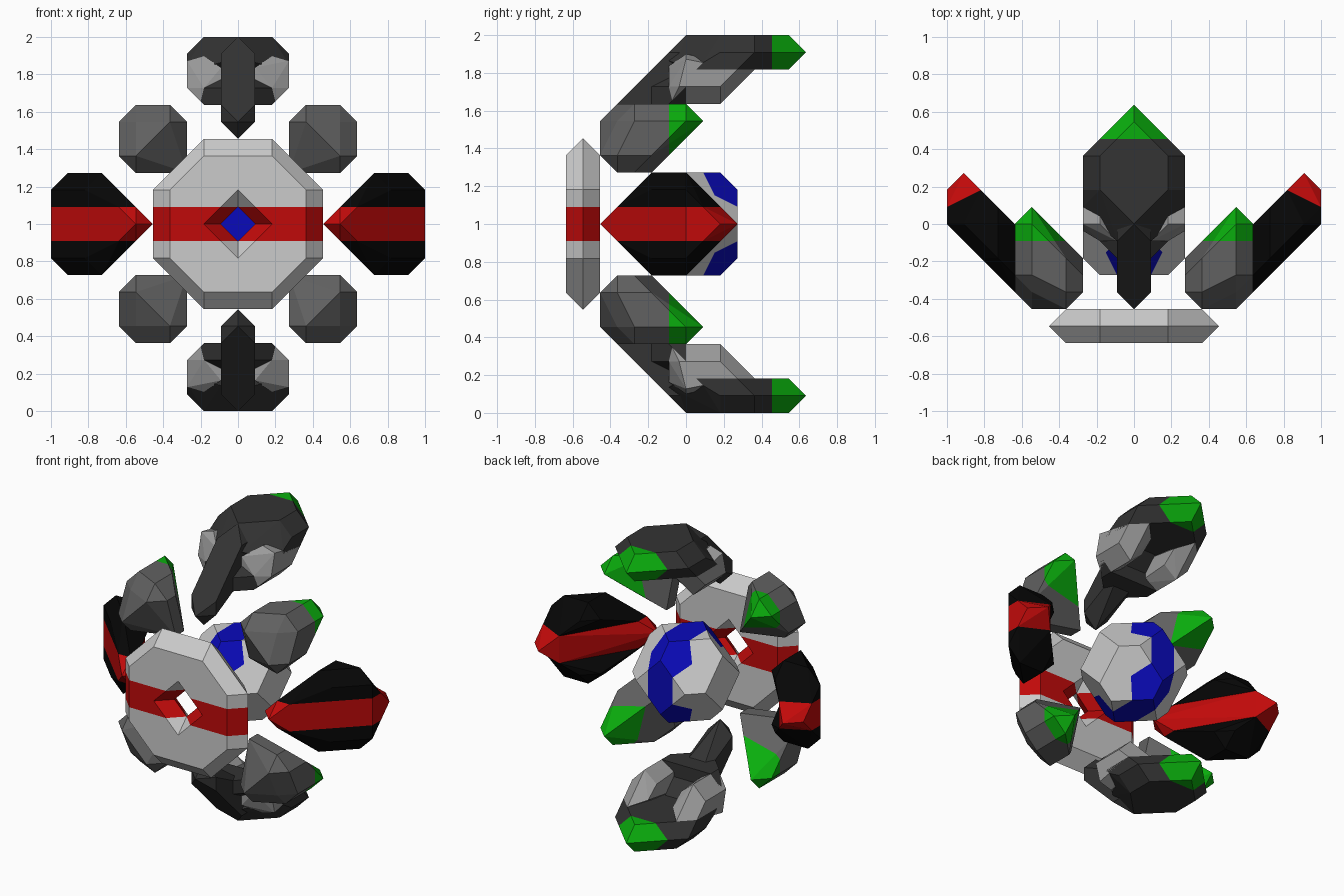
import bpy, bmesh
from mathutils import Vector

if "Cube" in bpy.data.objects:
    bpy.data.objects.remove(bpy.data.objects["Cube"])

U = 1 / 11            # modelling unit: the design sits on a 22-step grid
LIFT = Vector((0, 0, 1))


def colour(name, r, g, b):
    m = bpy.data.materials.new(name)
    m.diffuse_color = (r, g, b, 1)
    m.use_nodes = True
    m.node_tree.nodes["Principled BSDF"].inputs["Base Color"].default_value = m.diffuse_color
    return m


RED = colour("red", 0.53, 0.003, 0.003)
BLUE = colour("blue", 0.003, 0.003, 0.5)
GREEN = colour("green", 0.003, 0.42, 0.004)
BLACK = colour("black", 0.002, 0.002, 0.002)
CHARCOAL = colour("charcoal", 0.033, 0.033, 0.033)
SLATE = colour("slate", 0.12, 0.12, 0.12)
GREY = colour("grey", 0.33, 0.33, 0.33)
LIGHT = colour("light grey", 0.6, 0.6, 0.6)


def finish(bm, name, mats, cuts=(), accent=None):
    """Split faces along the colour borders, paint, scale and place."""
    for co, no in cuts:
        bmesh.ops.bisect_plane(bm, geom=bm.verts[:] + bm.edges[:] + bm.faces[:],
                               dist=1e-5, plane_co=co, plane_no=no)
    for f in bm.faces:
        if accent and accent(f.calc_center_median()):
            f.material_index = 1
    for v in bm.verts:
        v.co = v.co * U + LIFT
    me = bpy.data.meshes.new(name)
    bm.to_mesh(me)
    bm.free()
    for m in mats:
        me.materials.append(m)
    bpy.context.collection.objects.link(bpy.data.objects.new(name, me))


def hull(name, pts, mats, cuts=(), accent=None, flip=(1, 1, 1), seam=None):
    """Faceted convex part; faces lying on |z| = seam are left open."""
    bm = bmesh.new()
    for p in {tuple(a * s for a, s in zip(p, flip)) for p in pts}:
        bm.verts.new(p)
    bmesh.ops.convex_hull(bm, input=bm.verts[:])
    loose = [v for v in bm.verts if not v.link_faces]
    bmesh.ops.delete(bm, geom=loose, context='VERTS')
    bmesh.ops.dissolve_limit(bm, angle_limit=0.01, verts=bm.verts[:], edges=bm.edges[:])
    bmesh.ops.recalc_face_normals(bm, faces=bm.faces[:])
    if seam:
        inner = [f for f in bm.faces if all(abs(abs(v.co.z) - seam) < 1e-4 for v in f.verts)
                 and abs(f.normal.z) > 0.99]
        bmesh.ops.delete(bm, geom=inner, context='FACES')
    finish(bm, name, mats, cuts, accent)


def both(pts, axis):
    """Points plus their reflection along one axis."""
    out = list(pts)
    for p in pts:
        q = list(p)
        q[axis] = -q[axis]
        out.append(tuple(q))
    return out


# Front ring: bevelled octagon with a pinched diamond hole
def loop(quarter, y):
    pts = []
    for _ in range(4):
        pts += [(a, y, b) for a, b in quarter]
        quarter = [(-b, a) for a, b in quarter]
    return pts


def octagon(a, y):
    return loop([(a, 0), (a, 2), (2, a)], y)


def diamond(d, y):
    return loop([(d, 0), (2 * d / 3, d / 3), (d / 3, 2 * d / 3)], y)


bm = bmesh.new()
rings = [[bm.verts.new(p) for p in ring] for ring in (
    octagon(4, -7), octagon(5, -6), octagon(4, -5),
    diamond(2, -5), diamond(1, -6), diamond(2, -7))]
for i in range(6):
    a, b = rings[i], rings[(i + 1) % 6]
    for k in range(12):
        n = (k + 1) % 12
        bm.faces.new((a[k], a[n], b[n], b[k]))
bmesh.ops.recalc_face_normals(bm, faces=bm.faces[:])
finish(bm, "front_ring", [LIGHT, RED], [((0, 0, s), (0, 0, 1)) for s in (-1, 1)],
       lambda c: abs(c.z) < 1)

# Core: truncated octahedron with a blue belt running front-top-back-bottom
core = [(0, 2, 3), (2, 0, 3), (3, 0, 2), (3, 2, 0), (2, 3, 0), (0, 3, 2)]
for axis in range(3):
    core = both(core, axis)
belt = [((s, 0, 0), (1, 0, 0)) for s in (-1, 1)]
belt += [((0, 0, 0), n) for n in ((1, 1, 0), (1, -1, 0), (1, 0, 1), (1, 0, -1))]


def on_belt(c):
    x, y, z = abs(c.x), abs(c.y), abs(c.z)
    if max(y, z) > 2.99:
        return x < 1
    return x < min(y, z)


hull("core", core, [LIGHT, BLUE], belt, on_belt)

# Side fins: red spine with a black lobe above and below, hollow on the inside
edge = [(6, -4, 1), (7, -4, 1), (11, 0, 1), (11, 1, 1), (9, 2, 1), (6, -3, 1)]
spine = both(edge + [(5, -4, 0), (6, -5, 0), (11, 2, 0), (10, 3, 0)], 2)
lobe = edge + [(7, -3, 2), (8, -2, 3), (8, 0, 3), (10, 0, 3), (9, -2, 2),
               (11, 0, 2), (8, 1, 2), (7, 0, 2)]
for s, side in ((1, "right"), (-1, "left")):
    hull("fin_spine_" + side, spine, [RED], flip=(s, 1, 1), seam=1)
    for t, level in ((1, "upper"), (-1, "lower")):
        hull(level + "_fin_lobe_" + side, lobe, [BLACK], flip=(s, 1, t), seam=1)

# Upper and lower claws: shell with coloured tip, narrow stem, shoulder, two inner pads
shell = both([(0, 0, 11), (2, 2, 11), (2, 4, 11), (0, 6, 11), (0, 7, 10), (3, 4, 10),
              (3, 2, 10), (3, 1, 9.4), (3, 0.6, 9), (3, 3, 9), (2, 4, 9), (0, 6, 9),
              (2, 0, 9), (1, -1, 9.5), (0, 1, 9), (0, 4, 9)], 0)
stem = both([(0, -5, 6), (0, -4, 5), (1, -4, 6), (1, -4, 7), (1, -1, 10), (0, 0, 11),
             (1, 0, 10), (1, 1, 9), (1, 0, 8), (1, -2, 7), (0, -2, 7)], 0)
shoulder = both([(1, -2, 7), (1, -2, 8), (2, -1, 7), (2, -1, 8), (3, 0, 8),
                 (1, 0, 7.6), (2, 0, 7), (1, 0, 9)], 0)
pad = [(3, 0, 9.6), (2, 0, 9.9), (1, -1, 9.2), (1, -1, 8.4), (2, -1, 8), (3, -0.4, 8),
       (3, 3, 9), (3, 2, 8), (2, 2, 7), (2, -0.9, 7), (1, -0.8, 7.6), (1, 2, 7.8),
       (1, 3, 8.6), (2, 4, 9)]
for s, level in ((1, "upper"), (-1, "lower")):
    hull(level + "_claw_shell", shell, [CHARCOAL, GREEN], [((0, 5, 0), (0, 1, 0))],
         lambda c: c.y > 5, (1, 1, s))
    hull(level + "_claw_stem", stem, [CHARCOAL], flip=(1, 1, s))
    hull(level + "_claw_shoulder", shoulder, [CHARCOAL], flip=(1, 1, s))
    for t, side in ((1, "right"), (-1, "left")):
        hull(level + "_claw_pad_" + side, pad, [GREY], flip=(t, 1, s))

# Four corner pods, each symmetric about its own diagonal
half = [(3, -3, 3), (3, -2, 3), (6, -5, 4), (6, -4, 6), (7, -4, 4), (7, -3, 6),
        (6, -4, 3), (6, -3, 3), (7, -2, 4), (7, 0, 6), (6, 1, 6)]
pod = half + [(z, y, x) for x, y, z in half]
for s, side in ((1, "right"), (-1, "left")):
    for t, level in ((1, "upper"), (-1, "lower")):
        hull(level + "_pod_" + side, pod, [SLATE, GREEN], [((0, -1, 0), (0, 1, 0))],
             lambda c: c.y > -1, (s, 1, t))
